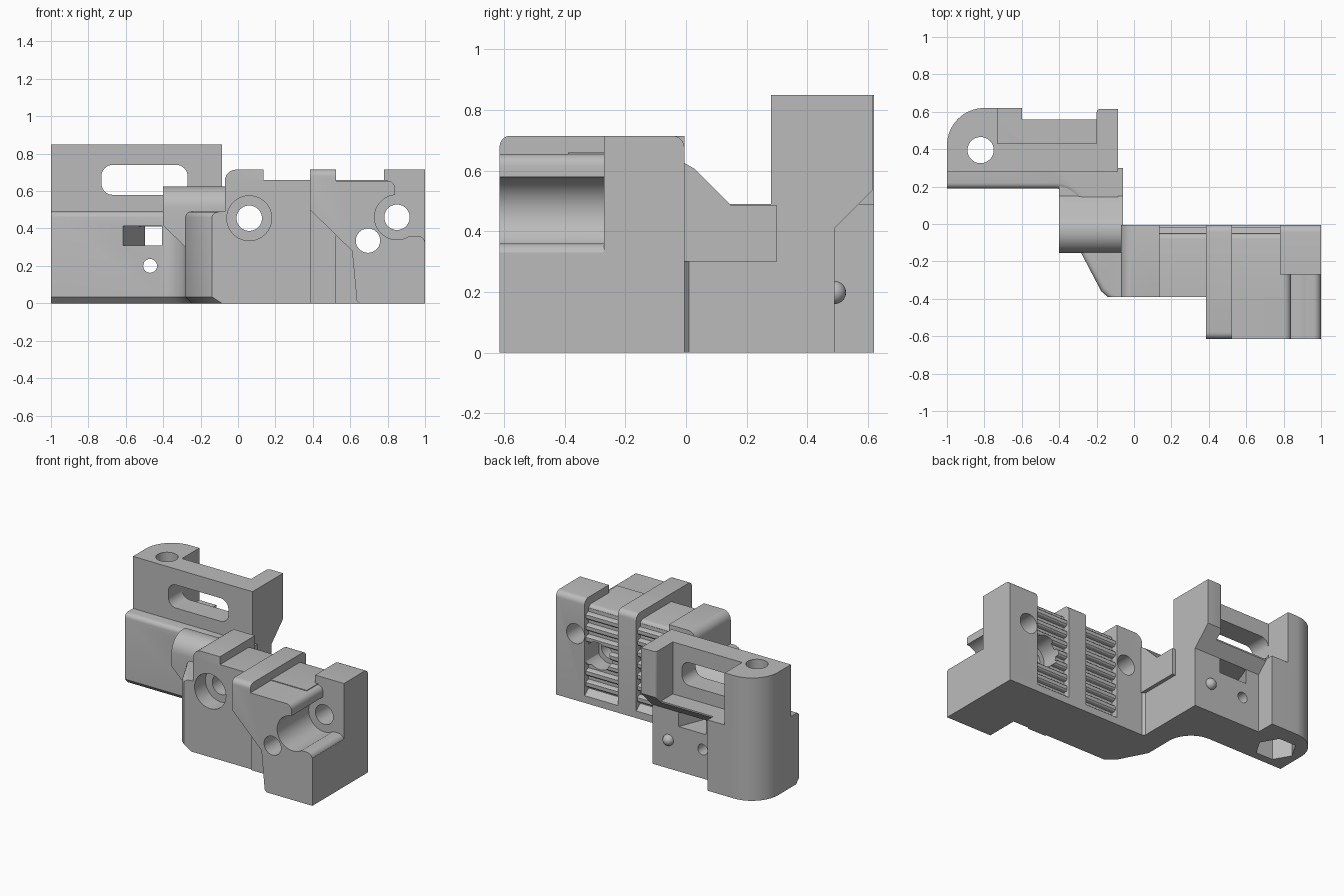
import bpy, bmesh, math
from mathutils import Vector

cube = bpy.data.objects.get("Cube")
if cube:
    bpy.data.objects.remove(cube, do_unlink=True)

grey = bpy.data.materials.new("grey_plastic")
grey.use_nodes = True
COLOUR = (0.5, 0.5, 0.5, 1)
grey.diffuse_color = COLOUR
grey.node_tree.nodes["Principled BSDF"].inputs["Base Color"].default_value = COLOUR


def place(axis, p, d):
    """Put a 2D profile point at depth d along the extrusion axis."""
    u, v = p
    return {"x": (d, u, v), "y": (u, d, v), "z": (u, v, d)}[axis]


def arc(cx, cy, r, start, end, n=10):
    angles = [math.radians(start + (end - start) * i / n) for i in range(n + 1)]
    return [(cx + r * math.cos(a), cy + r * math.sin(a)) for a in angles]


def circle(cx, cy, r, n=48):
    return arc(cx, cy, r, 0, 360, n)[:-1]


def rect(u0, v0, u1, v1):
    return [(u0, v0), (u1, v0), (u1, v1), (u0, v1)]


def prism(name, axis, pts, lo, hi, rounds=()):
    """Extrude a profile; rounds = (rule on edge midpoint and direction, width, segments)."""
    bm = bmesh.new()
    face = bm.faces.new([bm.verts.new(place(axis, p, lo)) for p in pts])
    new = bmesh.ops.extrude_face_region(bm, geom=[face])["geom"]
    shift = Vector(place(axis, (0, 0), hi - lo))
    bmesh.ops.translate(bm, vec=shift, verts=[g for g in new if isinstance(g, bmesh.types.BMVert)])
    bmesh.ops.recalc_face_normals(bm, faces=bm.faces)
    for rule, width, segments in rounds:
        edges = [e for e in bm.edges
                 if rule((e.verts[0].co + e.verts[1].co) / 2, e.verts[0].co - e.verts[1].co)]
        bmesh.ops.bevel(bm, geom=edges, offset=width, segments=segments,
                        profile=0.5, affect="EDGES", clamp_overlap=True)
    mesh = bpy.data.meshes.new(name)
    bm.to_mesh(mesh)
    bm.free()
    mesh.materials.append(grey)
    ob = bpy.data.objects.new(name, mesh)
    bpy.context.collection.objects.link(ob)
    return ob


def cut(targets, axis, pts, lo, hi):
    """Subtract an extruded profile from every target."""
    tool = prism("cutter", axis, pts, lo, hi)
    tool.hide_render = True
    for ob in targets:
        mod = ob.modifiers.new("cut", "BOOLEAN")
        mod.operation, mod.solver, mod.object = "DIFFERENCE", "EXACT", tool
        bpy.context.view_layer.update()
        result = bpy.data.meshes.new_from_object(ob.evaluated_get(bpy.context.evaluated_depsgraph_get()))
        ob.modifiers.clear()
        ob.data = result
    bpy.data.objects.remove(tool, do_unlink=True)


# Low base: angled neck, mount foot and rounded pillar
footprint = ([(-1, 0.19), (-0.42, 0.19)] + arc(-0.42, 0.05, 0.14, 80, 0, 8)
             + [(-0.28, -0.16), (-0.175, -0.36), (-0.14, -0.39), (-0.065, -0.39), (-0.065, -0.01),
                (-0.085, 0.01), (-0.085, 0.49), (-0.6, 0.49), (-0.6, 0.62)]
             + arc(-0.8, 0.42, 0.2, 90, 180, 16))
base = prism("base", "z", footprint, 0, 0.49, [
    (lambda m, d: m.z < 0.01 and m.y < 0.2 and m.x < -0.12, 0.035, 1),
    (lambda m, d: m.z > 0.48 and m.y < 0.2 and m.x < -0.12, 0.03, 4)])

# Connecting arm with a rounded front and sloping back
arm_side = ([(0.3, 0.3), (0.3, 0.485), (0.15, 0.485), (0.03, 0.605), (-0.005, 0.625)]
            + arc(-0.04, 0.51, 0.115, 90, 180) + [(-0.155, 0.3)])
arm = prism("connecting_arm", "x", arm_side, -0.4, -0.06)
cut([arm], "y", [(-0.5, 0.511), (-0.28, 0.3), (-0.28, 0.2), (-0.5, 0.2)], -1, 1)

# Tall mount wall, rounded column, end post and shelf
wall_plan = ([(-1, 0.28), (-0.085, 0.28), (-0.085, 0.43), (-0.73, 0.43), (-0.73, 0.62)]
             + arc(-0.8, 0.42, 0.2, 90, 180, 16))
wall = prism("mount_wall", "z", wall_plan, 0.42, 0.85)
post = prism("end_post", "x", [(0.3, 0.85), (0.615, 0.85), (0.615, 0.535), (0.49, 0.41), (0.3, 0.41)],
             -0.2, -0.085, [(lambda m, d: m.y > 0.6 and m.x < -0.19 and abs(d.z) > 0.1, 0.02, 4)])
shelf = prism("shelf", "x", [(0.4, 0.49), (0.56, 0.49), (0.56, 0.48), (0.49, 0.41), (0.4, 0.41)], -0.61, -0.19)

# Carriage core and its raised ribs
core = prism("carriage_core", "x", rect(-0.39, 0, -0.05, 0.66), -0.069, 0.8,
             [(lambda m, d: m.z > 0.65 and m.y > -0.1 and abs(d.x) > 0.1, 0.03, 4)])


def back_top(m, d):
    return m.z > 0.7 and m.y > -0.02 and abs(d.x) > 0.05


end_rib = prism("end_rib", "x", rect(-0.39, 0, -0.005, 0.715), -0.07, 0.135, [
    (lambda m, d: m.z > 0.7 and m.x < -0.06, 0.06, 6),
    (lambda m, d: m.z > 0.7 and abs(d.x) > 0.05 and (m.y > -0.02 or m.y < -0.38), 0.035, 5)])
middle_rib = prism("middle_rib", "x", rect(-0.4, 0, -0.005, 0.715), 0.385, 0.525, [(back_top, 0.04, 5)])
outer_rib = prism("outer_rib", "x", rect(-0.27, 0, -0.005, 0.715), 0.78, 1, [(back_top, 0.04, 5)])

# Front nose with a round motor-side bite
nose_front = ([(0.385, 0.715), (0.385, 0.5), (0.61, 0.28), (0.635, 0.015), (0.65, 0), (1, 0), (1, 0.33)]
              + arc(0.96, 0.32, 0.04, 15, 90, 5) + [(0.84, 0.36)]
              + arc(0.8, 0.615, 0.04, 0, 90, 6) + [(0.525, 0.655), (0.525, 0.715)])
nose = prism("front_nose", "y", nose_front, -0.615, -0.265, [
    (lambda m, d: m.z > 0.7 and m.y < -0.6, 0.035, 5)])
cut([nose], "y", circle(0.85, 0.46, 0.12), -0.7, -0.2)

# Toothed belt channels
PITCH = 0.078
comb = [(-0.08, 0), (-0.005, 0), (-0.005, 0.05), (-0.05, 0.085)]
for i in range(7):
    z = 0.1 + i * PITCH
    comb += [(-0.05, z), (-0.028, z + 0.004), (-0.02, z + 0.012),
             (-0.02, z + 0.036), (-0.028, z + 0.044), (-0.05, z + 0.048)]
comb += [(-0.05, 0.64), (-0.08, 0.64)]
inner_teeth = prism("inner_belt_teeth", "x", comb, 0.13, 0.39)
outer_teeth = prism("outer_belt_teeth", "x", comb, 0.52, 0.785)

# Screw holes and counterbores of the carriage
cut([core, end_rib], "y", circle(0.06, 0.455, 0.068), -1, 1)
cut([core, end_rib], "y", circle(0.06, 0.455, 0.12), -1, -0.27)
cut([outer_rib, core, outer_teeth], "y", circle(0.85, 0.46, 0.068), -1, 1)
cut([nose, core, outer_teeth], "y", circle(0.695, 0.335, 0.065), -1, 1)
cut([core, outer_teeth], "y", circle(0.695, 0.335, 0.1), -0.16, 1)
cut([core], "y", rect(0.84, 0.36, 1, 0.8), -1, -0.27)
cut([core], "y", circle(0.85, 0.46, 0.12), -1, -0.27)

# Mount openings: long slot, skewed cable slot, pin hole, rod hole and nut pocket
R = 0.06
slot = (arc(-0.33, 0.68, R, 0, 90) + arc(-0.67, 0.68, R, 90, 180)
        + arc(-0.67, 0.64, R, 180, 270) + arc(-0.33, 0.64, R, 270, 360))
cut([wall], "y", slot, 0.1, 0.55)
skew = [(-0.656, 0.09), (-0.446, 0.09), (-0.246, 0.59), (-0.456, 0.59)]
cut([base], "z", skew, 0.31, 0.413)
cut([base], "y", circle(-0.47, 0.2, 0.037, 24), 0, 1)
cut([base, wall], "z", circle(-0.82, 0.395, 0.07), -1, 1)
cut([base], "z", circle(-0.82, 0.395, 0.13, 6), -0.1, 0.3)

# Small locating dome on the back of the mount
bpy.ops.mesh.primitive_uv_sphere_add(segments=24, ring_count=12, radius=0.038, location=(-0.21, 0.49, 0.198))
dome = bpy.context.object
dome.name = "locating_dome"
dome.data.materials.append(grey)

# Smooth the curved surfaces, keep the edges crisp
bpy.ops.object.select_all(action="DESELECT")
for ob in (base, arm, wall, post, shelf, core, end_rib, middle_rib, outer_rib,
           nose, inner_teeth, outer_teeth, dome):
    ob.select_set(True)
    bpy.context.view_layer.objects.active = ob
bpy.ops.object.shade_smooth_by_angle(angle=math.radians(30))
